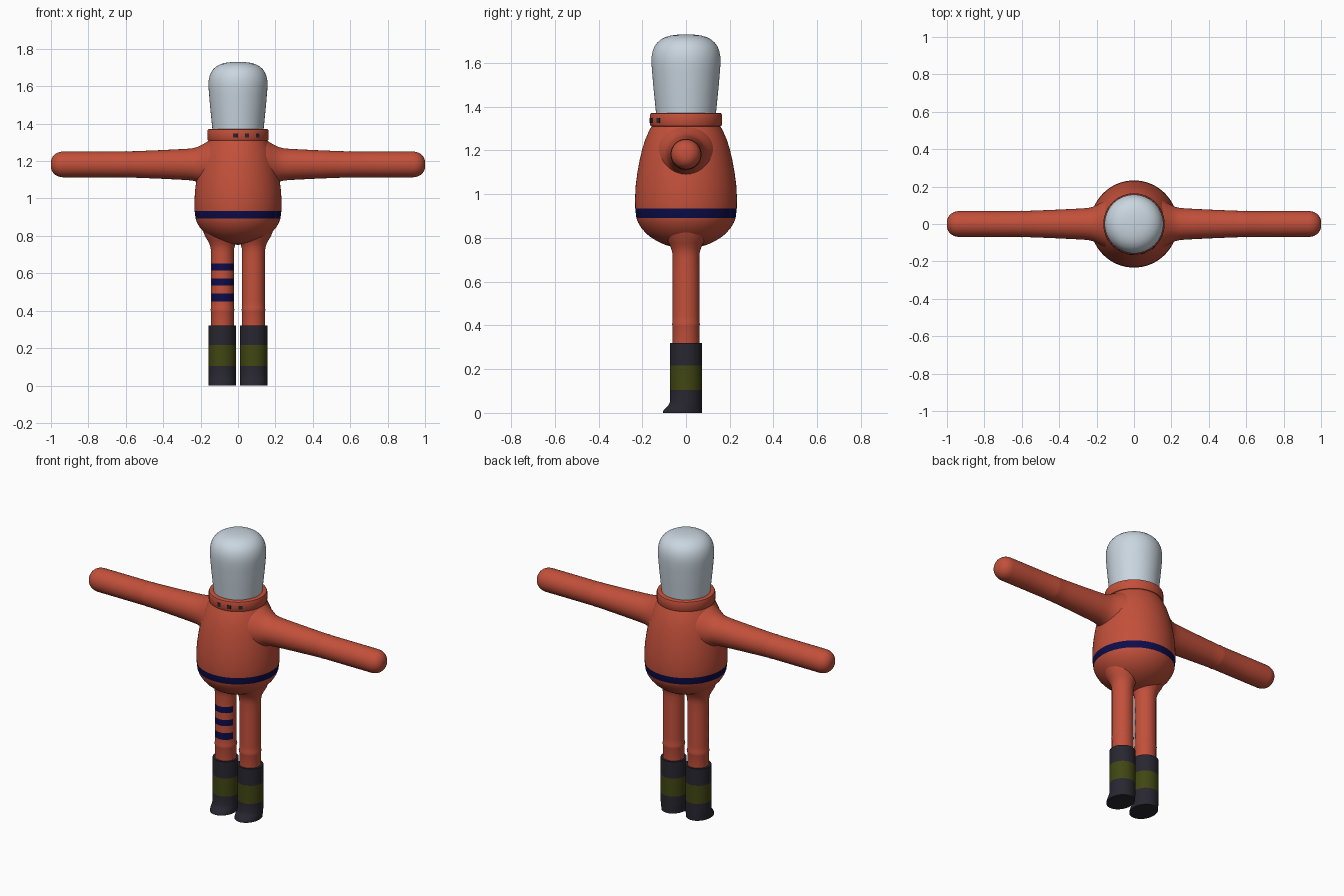
import bpy, bmesh, math
from mathutils import Vector

if "Cube" in bpy.data.objects:
    bpy.data.objects.remove(bpy.data.objects["Cube"])


def material(name, color):
    m = bpy.data.materials.new(name)
    m.diffuse_color = (*color, 1)
    m.use_nodes = True
    m.node_tree.nodes["Principled BSDF"].inputs["Base Color"].default_value = m.diffuse_color
    return m


SUIT = material("orange red suit", (0.54, 0.08, 0.043))
NAVY = material("navy trim", (0.004, 0.004, 0.07))
HEAD = material("pale grey", (0.59, 0.67, 0.74))
BOOT = material("dark boot", (0.021, 0.020, 0.030))
OLIVE = material("olive band", (0.052, 0.062, 0.006))


def finish(name, bm, mats, rule=None):
    """Turn a bmesh into a smooth object, colouring faces by a rule on their centre."""
    bmesh.ops.recalc_face_normals(bm, faces=bm.faces)
    if rule:
        for f in bm.faces:
            f.material_index = rule(f.calc_center_median())
    me = bpy.data.meshes.new(name)
    bm.to_mesh(me)
    bm.free()
    for m in mats:
        me.materials.append(m)
    ob = bpy.data.objects.new(name, me)
    bpy.context.collection.objects.link(ob)
    bpy.ops.object.select_all(action='DESELECT')
    ob.select_set(True)
    bpy.context.view_layer.objects.active = ob
    bpy.ops.object.shade_smooth_by_angle(angle=math.radians(40))
    return ob


def loft(name, rings, u, v, mats, rule=None, n=48):
    """Skin closed elliptical rings: (centre, radius along u, radius along v)."""
    bm = bmesh.new()
    loops = []
    for c, ru, rv in rings:
        angles = [2 * math.pi * i / n for i in range(n)]
        loops.append([bm.verts.new(Vector(c) + Vector(u) * ru * math.cos(a)
                                   + Vector(v) * rv * math.sin(a)) for a in angles])
    for a, b in zip(loops, loops[1:]):
        for i in range(n):
            j = (i + 1) % n
            bm.faces.new((a[i], a[j], b[j], b[i]))
    bm.faces.new(loops[0])
    bm.faces.new(loops[-1])
    return finish(name, bm, mats, rule)


X, Y, Z = (1, 0, 0), (0, 1, 0), (0, 0, 1)


def upright(name, profile, mats, rule=None, x=0, n=48):
    """Round vertical part from (height, radius) pairs."""
    return loft(name, [((x, 0, z), r, r) for z, r in profile], X, Y, mats, rule, n)


# Torso with a belt stripe
upright("torso", [(0.752, 0.002), (0.757, 0.05), (0.768, 0.095), (0.785, 0.132), (0.80, 0.157),
                  (0.82, 0.182), (0.845, 0.204), (0.87, 0.219), (0.892, 0.227), (0.934, 0.232),
                  (0.98, 0.233), (1.04, 0.230), (1.10, 0.222), (1.16, 0.211), (1.21, 0.199),
                  (1.25, 0.186), (1.285, 0.171), (1.32, 0.152)],
        [SUIT, NAVY], lambda c: int(0.892 < c.z < 0.934), n=64)

# Collar and hood-like head
upright("collar", [(1.308, 0.148), (1.311, 0.161), (1.316, 0.164), (1.362, 0.164),
                   (1.369, 0.161), (1.372, 0.155), (1.372, 0.13)], [SUIT], n=64)
upright("head", [(1.34, 0.134), (1.38, 0.138), (1.44, 0.144), (1.50, 0.150), (1.56, 0.155),
                 (1.60, 0.158), (1.63, 0.157), (1.655, 0.152), (1.675, 0.144), (1.692, 0.132),
                 (1.707, 0.115), (1.718, 0.094), (1.725, 0.069), (1.729, 0.038), (1.73, 0.002)],
        [HEAD], n=64)

# Small dark plates on the collar front
for i, px in enumerate((-0.015, 0.048, 0.105)):
    a = math.asin(px / 0.165)
    out, side = Vector((math.sin(a), -math.cos(a), 0)), Vector((math.cos(a), math.sin(a), 0))
    bm = bmesh.new()
    bmesh.ops.create_cube(bm, size=1)
    for p in bm.verts:
        p.co = out * (0.1635 + p.co.y * 0.006) + side * p.co.x * 0.022 + Vector((0, 0, 1.337 + p.co.z * 0.022))
    finish("collar_plate_%d" % (i + 1), bm, [BOOT])

# Arms flare into the shoulders and end in rounded mitts
ARM = [(0.10, 0.150), (0.15, 0.130), (0.175, 0.115), (0.20, 0.101), (0.22, 0.092), (0.245, 0.086),
       (0.28, 0.083), (0.40, 0.077), (0.52, 0.072), (0.59, 0.0695), (0.60, 0.071), (0.61, 0.069),
       (0.80, 0.069), (0.935, 0.069)]
for k in range(1, 8):
    t = k * math.pi / 14
    ARM.append((0.935 + 0.065 * math.sin(t), 0.012 + 0.057 * math.cos(t)))

# Legs carry a cuff seam and flare into the hips
LEG = [(0.30, 0.061), (0.395, 0.061), (0.405, 0.064), (0.415, 0.061), (0.45, 0.061), (0.492, 0.061),
       (0.535, 0.061), (0.573, 0.061), (0.615, 0.061), (0.653, 0.061), (0.71, 0.061), (0.735, 0.063),
       (0.755, 0.069), (0.775, 0.079), (0.80, 0.094), (0.83, 0.105)]


def leg_stripe(c):
    """Three bands across the front of one leg."""
    banded = any(lo < c.z < lo + 0.044 for lo in (0.449, 0.534, 0.614)) and not 0.4925 < c.z < 0.534
    front = abs(math.atan2(c.x + 0.083, -c.y)) < math.radians(76)
    return int(banded and front)


# Boots: (height, front edge), the toe juts forward at the sole
BOOT_SHAPE = [(0, -0.106), (0.008, -0.105), (0.02, -0.096), (0.035, -0.081), (0.05, -0.073),
              (0.105, -0.073), (0.217, -0.073), (0.32, -0.073)]

for label, s in (("right", -1), ("left", 1)):
    loft(label + "_arm", [((s * x, 0, 1.182), r, r) for x, r in ARM], Y, Z, [SUIT])
    upright(label + "_leg", LEG, [SUIT, NAVY], leg_stripe if s < 0 else None, s * 0.083)
    loft(label + "_boot", [((s * 0.084, (f + 0.073) / 2, z), 0.073, (0.073 - f) / 2)
                           for z, f in BOOT_SHAPE], X, Y, [BOOT, OLIVE],
         lambda c: int(0.105 < c.z < 0.217))
